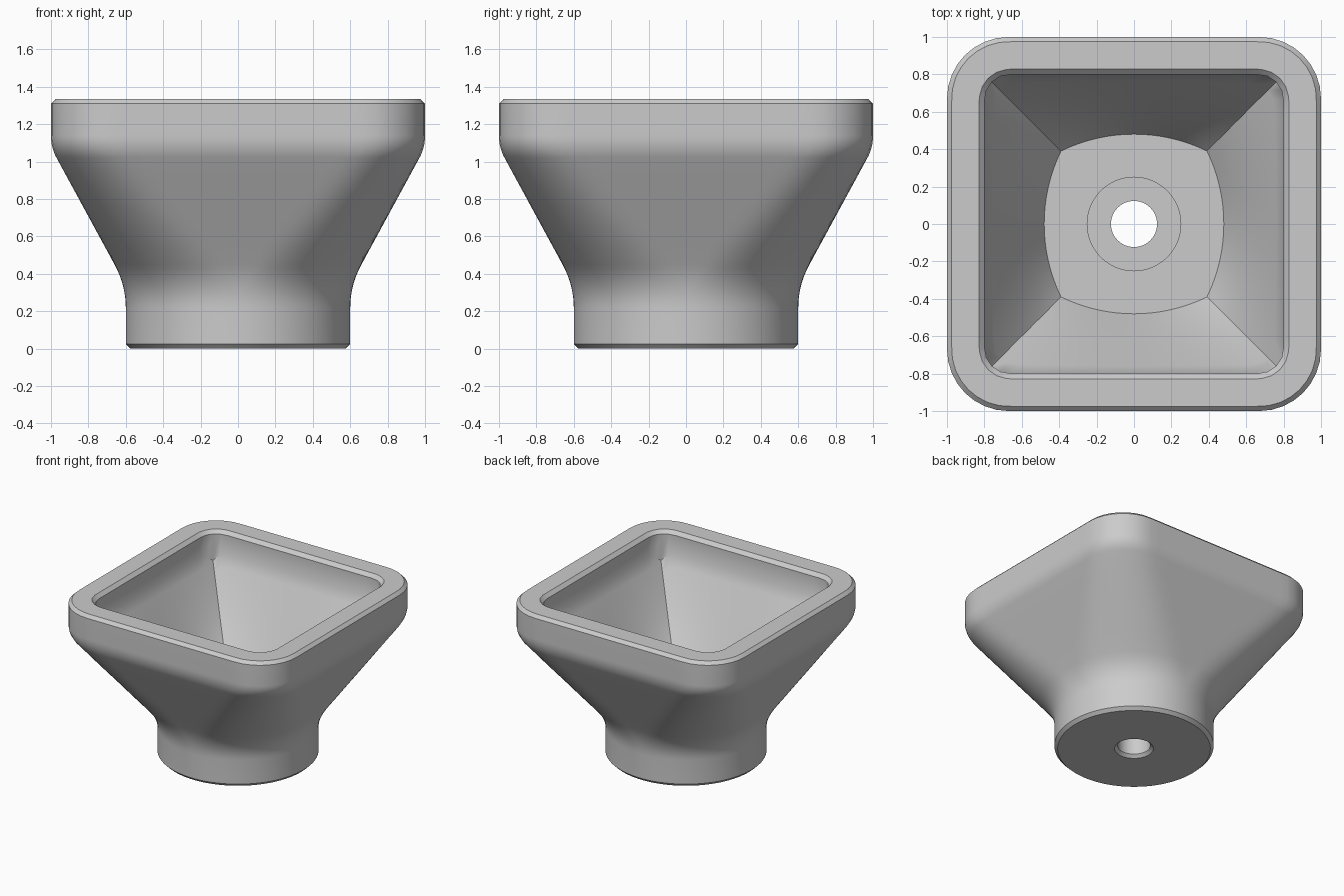
import bpy, bmesh
from math import pi, sin, cos, tan, sqrt

if "Cube" in bpy.data.objects:
    bpy.data.objects.remove(bpy.data.objects["Cube"])

SIDES = 128
HEIGHT = 1.335


def ray_to_arc(a, cx, cy, r):
    """Distance from the axis to an arc along direction a."""
    p = cx * cos(a) + cy * sin(a)
    return p + sqrt(p * p - cx * cx - cy * cy + r * r)


def octant(i):
    """Fold a step round the ring into the first 45 degrees."""
    k = i % (SIDES // 4)
    return 2 * pi * min(k, SIDES // 4 - k) / SIDES


def rounded(w, r, z):
    """Rounded square ring; it is a circle when r equals w."""
    core, ring = w - r, []
    for i in range(SIDES):
        a = octant(i)
        flat = w * tan(a) < core
        ring.append((w / cos(a) if flat else ray_to_arc(a, core, core, r), z))
    return ring


def circle(r, z):
    return rounded(r, r, z)


def outer(w, z):
    """Outside section, changing from circle to rounded square as it widens."""
    return rounded(w, 0.6 - 0.27 * (w - 0.6) / 0.4, z)


def bend(p, q, s, steps=8):
    """Points on a soft bend from p to s with control q."""
    for i in range(steps + 1):
        t = i / steps
        yield [(1 - t) ** 2 * b + 2 * t * (1 - t) * c + t * t * d
               for b, c, d in zip(p, q, s)]


# Base and outside wall
rings = [circle(0.123, 0.024), circle(0.147, 0), circle(0.575, 0), circle(0.6, 0.025)]
rings += [outer(w, z) for w, z in bend((0.6, 0.22), (0.6, 0.34), (0.66, 0.45))]
rings += [outer(0.66 + 0.31 * t / 6, 0.45 + 0.57 * t / 6) for t in range(1, 6)]
rings += [outer(w, z) for w, z in bend((0.97, 1.02), (1.0, 1.075), (1.0, 1.14))]

# Rim with chamfered edges
rings += [outer(1.0, HEIGHT - 0.025), rounded(0.975, 0.305, HEIGHT),
          rounded(0.828, 0.165, HEIGHT), rounded(0.8, 0.137, HEIGHT - 0.028)]

# Cavity: upright wall, then four sloping walls meeting at sharp corners
lip = [(rad, 1.15 - 1.5 * (0.8 - rad * cos(octant(i))))
       for i, (rad, z) in enumerate(rounded(0.8, 0.137, 0))]
floor = [(ray_to_arc(octant(i), -0.41, 0, 0.89), 0.53) for i in range(SIDES)]
for s in range(9):
    t = s / 8
    rings.append([(a + (c - a) * t, b + (d - b) * t)
                  for (a, b), (c, d) in zip(lip, floor)])

# Screw recess and through hole
rings += [circle(0.25, 0.53), circle(0.25, 0.3), circle(0.123, 0.3)]

bm = bmesh.new()
loops = []
for ring in rings:
    loops.append([bm.verts.new((r * cos(2 * pi * i / SIDES),
                                r * sin(2 * pi * i / SIDES), z))
                  for i, (r, z) in enumerate(ring)])
for k, low in enumerate(loops):
    high = loops[(k + 1) % len(loops)]
    for i in range(SIDES):
        j = (i + 1) % SIDES
        bm.faces.new((low[i], low[j], high[j], high[i]))
bmesh.ops.recalc_face_normals(bm, faces=bm.faces)

mesh = bpy.data.meshes.new("square_cup_body")
bm.to_mesh(mesh)
bm.free()
body = bpy.data.objects.new("square_cup_body", mesh)
bpy.context.collection.objects.link(body)

# Light grey finish
grey = bpy.data.materials.new("light_grey")
grey.use_nodes = True
colour = (0.6, 0.6, 0.6, 1)
grey.diffuse_color = colour
grey.node_tree.nodes["Principled BSDF"].inputs["Base Color"].default_value = colour
mesh.materials.append(grey)

bpy.ops.object.select_all(action="DESELECT")
body.select_set(True)
bpy.context.view_layer.objects.active = body
bpy.ops.object.shade_smooth_by_angle(angle=0.6)
